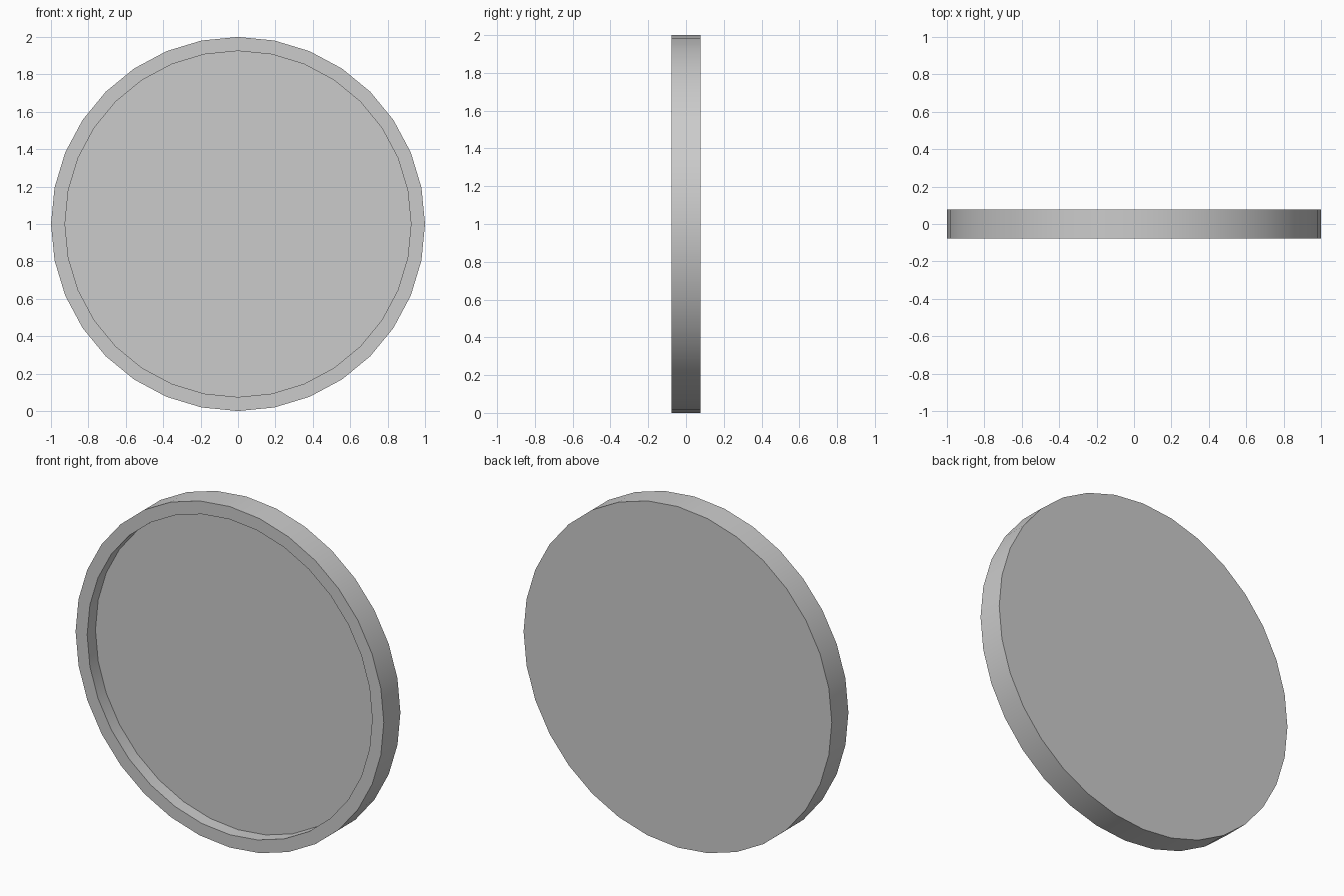
import bpy, bmesh, math

if "Cube" in bpy.data.objects:
    bpy.data.objects.remove(bpy.data.objects["Cube"])

SIDES = 32
# (radius, y) of each ring, from the recessed floor around the rim to the back
PROFILE = [(0.925, 0.0), (0.925, -0.077), (1.0, -0.077), (1.0, 0.077)]


def ring(bm, r, y):
    return [bm.verts.new((r * math.cos(2 * math.pi * i / SIDES), y,
                          1 + r * math.sin(2 * math.pi * i / SIDES)))
            for i in range(SIDES)]


# Shallow dish: recessed front, raised rim, flat back
bm = bmesh.new()
rings = [ring(bm, r, y) for r, y in PROFILE]
for a, b in zip(rings, rings[1:]):
    for i in range(SIDES):
        j = (i + 1) % SIDES
        bm.faces.new((a[i], a[j], b[j], b[i]))
bm.faces.new(rings[0])
bm.faces.new(rings[-1])
bmesh.ops.recalc_face_normals(bm, faces=bm.faces)

mesh = bpy.data.meshes.new("round_dish")
bm.to_mesh(mesh)
bm.free()
dish = bpy.data.objects.new("round_dish", mesh)
bpy.context.collection.objects.link(dish)

# Smooth walls, sharp rim edges
bpy.context.view_layer.objects.active = dish
dish.select_set(True)
bpy.ops.object.shade_smooth_by_angle(angle=math.radians(30))
